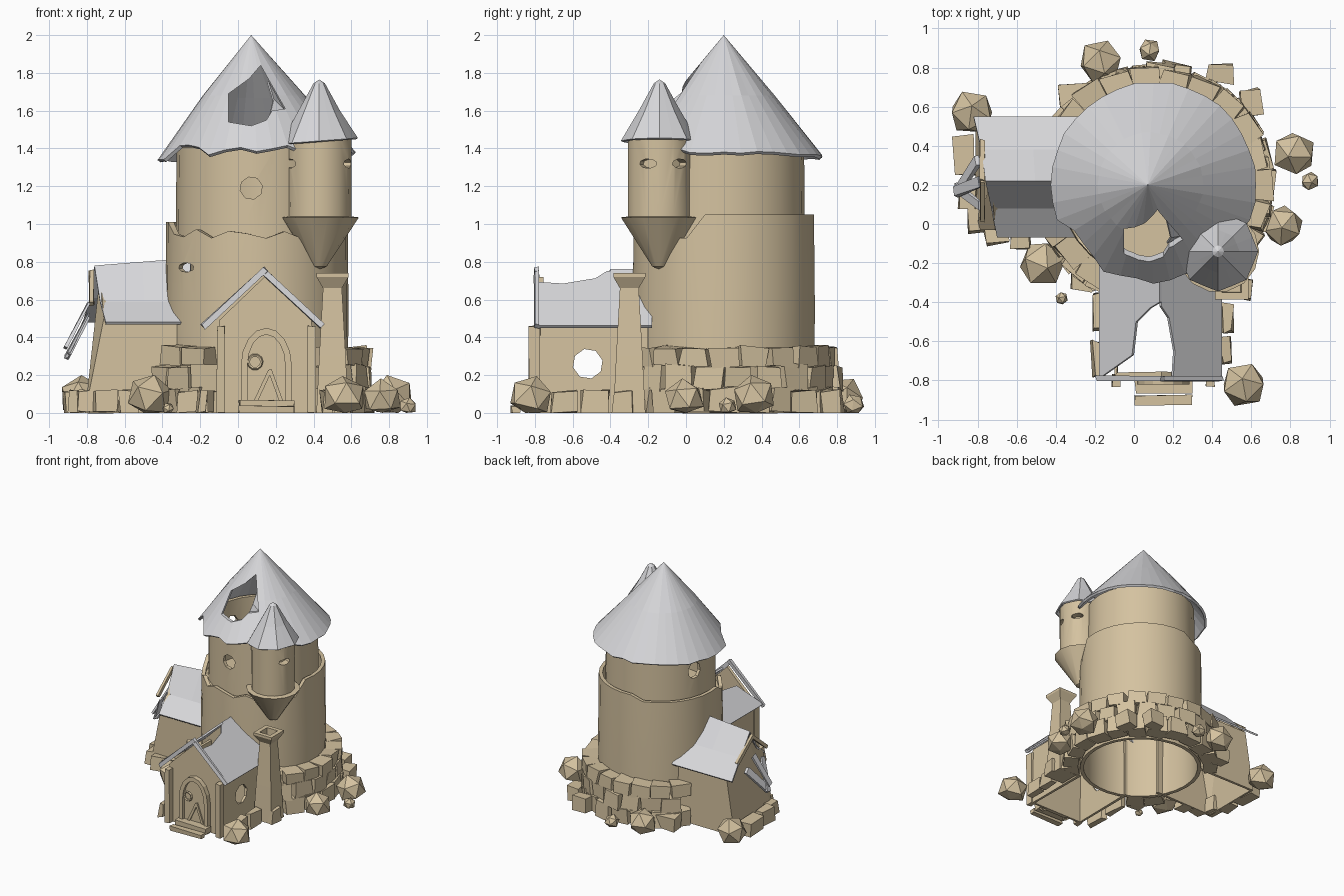
import bpy, bmesh, math, random
from math import sin, cos, pi, radians
from mathutils import Vector, Matrix, Euler

if "Cube" in bpy.data.objects:
    bpy.data.objects.remove(bpy.data.objects["Cube"])

random.seed(7)
R = random.uniform


def material(name, col):
    m = bpy.data.materials.new(name)
    m.diffuse_color = (*col, 1)
    m.use_nodes = True
    m.node_tree.nodes["Principled BSDF"].inputs["Base Color"].default_value = m.diffuse_color
    return m


STONE = material("tan stone", (0.66, 0.54, 0.35))
SLATE = material("pale grey slate", (0.68, 0.68, 0.70))


def finish(name, bm, mat, thick=0):
    bmesh.ops.remove_doubles(bm, verts=bm.verts, dist=0.0005)
    bmesh.ops.recalc_face_normals(bm, faces=bm.faces)
    me = bpy.data.meshes.new(name)
    bm.to_mesh(me)
    bm.free()
    ob = bpy.data.objects.new(name, me)
    bpy.context.collection.objects.link(ob)
    if mat:
        me.materials.append(mat)
    if thick:
        s = ob.modifiers.new("thickness", 'SOLIDIFY')
        s.thickness, s.offset = thick, -1
    return ob


def poly(name, verts, faces, mat, thick=0):
    bm = bmesh.new()
    vs = [bm.verts.new(v) for v in verts]
    for f in faces:
        bm.faces.new([vs[i] for i in f])
    return finish(name, bm, mat, thick)


def lathe(name, prof, c, n, mat, thick=0, warp=None):
    bm = bmesh.new()
    rings = []
    for k, (r, z) in enumerate(prof):
        ring = []
        for i in range(n):
            a = 2 * pi * i / n
            rr, zz = warp(k, i, a, r, z) if warp else (r, z)
            ring.append(bm.verts.new((c[0] + rr * cos(a), c[1] + rr * sin(a), zz)))
        rings.append(ring)
    for lo, hi in zip(rings, rings[1:]):
        for i in range(n):
            j = (i + 1) % n
            bm.faces.new((lo[i], lo[j], hi[j], hi[i]))
    return finish(name, bm, mat, thick)


def add_block(bm, loc, size, rot=(0, 0, 0), jit=0.0):
    m = Matrix.Translation(loc) @ Euler(rot).to_matrix().to_4x4()
    vs = bmesh.ops.create_cube(bm, size=1)["verts"]
    for v in vs:
        p = Vector([v.co[i] * size[i] + R(-jit, jit) for i in range(3)])
        v.co = m @ p
        v.co.z = max(v.co.z, 0)


def blocks(name, items, mat, jit=0.0):
    bm = bmesh.new()
    for it in items:
        add_block(bm, *it, jit=jit)
    return finish(name, bm, mat)


def prism(name, outline, depth, loc, rot=(0, 0, 0), mat=None):
    """Outline in local x,z pushed along local y, from -depth/2 to depth/2."""
    n = len(outline)
    m = Matrix.Translation(loc) @ Euler(rot).to_matrix().to_4x4()
    vs = [m @ Vector((x, s * depth / 2, z)) for s in (-1, 1) for x, z in outline]
    fs = [list(range(n)), list(range(n, 2 * n))]
    fs += [(i, (i + 1) % n, n + (i + 1) % n, n + i) for i in range(n)]
    return poly(name, vs, fs, mat)


def oval(rx, rz, n=8):
    return [(rx * cos(2 * pi * (i + .3) / n), rz * sin(2 * pi * (i + .3) / n)) for i in range(n)]


def cut(ob, *cutters):
    for c in cutters:
        b = ob.modifiers.new("cut", 'BOOLEAN')
        b.operation, b.solver, b.object = 'DIFFERENCE', 'EXACT', c
    bpy.context.view_layer.update()
    ev = ob.evaluated_get(bpy.context.evaluated_depsgraph_get())
    me = bpy.data.meshes.new_from_object(ev)
    ob.modifiers.clear()
    ob.data = me
    for c in cutters:
        bpy.data.objects.remove(c)


def smooth(ob, deg=30):
    bpy.ops.object.select_all(action='DESELECT')
    ob.select_set(True)
    bpy.context.view_layer.objects.active = ob
    bpy.ops.object.shade_smooth_by_angle(angle=radians(deg))


C = (0.10, 0.20)
front = lambda a: sin(a) < -0.35

# Lower tower with a broken front rim, and the floor above it
def rim(k, i, a, r, z):
    if k == 2:
        z = R(0.92, 1.0) if front(a) else 1.05 - 0.04 * (cos(a) < -0.3)
    return r, z
lower = lathe("lower_tower", [(.48, 0), (.485, .55), (.48, 1.04)], C, 30, STONE, .03, rim)
cut(lower, prism("arrow_slit", oval(.065, .025), .3, (-.27, -.09, .77), (0, 0, radians(-40))))
smooth(lower)
lathe("tower_floor", [(.46, .92), (0, .92)], C, 24, STONE)

# Upper tower with round windows
upper = lathe("upper_tower", [(.43, .9), (.425, 1.42)], C, 24, STONE, .03)
cut(upper, prism("front_window", oval(.06, .06), .3, (.07, -.22, 1.19)),
    prism("side_window", oval(.06, .07), .3, (-.3, .32, 1.22), (0, 0, radians(75))))
smooth(upper)

# Main roof with ragged front eave and a large hole
def eave(k, i, a, r, z):
    t = 1
    if k == 0:
        t = R(.88, 1.02) if front(a) else R(.99, 1.01)
        z = 2 - (2 - (1.36 + .02 * cos(a))) * t
    if k == 1:
        t = R(.98, 1.01)
    return r * t, z
roof = lathe("main_roof", [(.525, 1.36), (.27, 1.68), (0, 2.0)], C, 36, SLATE, .02, eave)
for v in roof.data.vertices:
    v.co.x -= .03 * max(0, (v.co.z - 1.36) / .64)
hole = [(-.05, 1.54), (-.05, 1.69), (.06, 1.77), (.12, 1.84), (.17, 1.75), (.25, 1.61),
        (.18, 1.6), (.15, 1.55), (.07, 1.52)]
cut(roof, prism("roof_hole", hole, .55, (0, -.1, 0), mat=None))
poly("roof_flap", [(.25, -.06, 1.6), (.16, .06, 1.76), (.19, -.07, 1.66), (.17, -.1, 1.58)],
     [(0, 1, 2), (0, 2, 3)], SLATE, .01)

# Corner turret on its corbel cone
T = (.43, -.14)
turret = lathe("turret", [(0, .76), (.04, .775), (.21, 1.035), (.17, 1.04), (.172, 1.46), (0, 1.46)], T, 14, STONE)
cut(turret, *[prism("turret_window", oval(.05, .025), .12,
              (T[0] + .17 * cos(radians(d)), T[1] + .17 * sin(radians(d)), 1.32), (0, 0, radians(d + 90)))
              for d in (-22, 40, 205)])
smooth(turret)
lathe("turret_roof", [(.205, 1.44), (.11, 1.6), (.03, 1.745), (0, 1.765)], T, 16, SLATE, .012,
      lambda k, i, a, r, z: (r * (1 - .07 * (i % 2)), z + (.015 * cos(a) if k == 0 else 0)))

# Front porch walls with a round window on each side
porch = poly("porch_walls",
             [(x, y, z) for y in (-.78, -.2) for x, z in ((-.1, 0), (-.1, .49), (.14, .72), (.39, .49), (.4, 0))],
             [(0, 1, 2, 3, 4), (0, 1, 6, 5), (4, 3, 8, 9)], STONE, .025)
cut(porch, prism("porch_window", oval(.08, .08), .8, (.15, -.52, .26), (0, 0, pi / 2)))
blocks("porch_posts", [((-.09, -.8, .23), (.045, .06, .46)), ((.39, -.8, .23), (.045, .06, .46))], STONE, .004)

# Porch roof: two slopes torn open along the ridge
left = [(-.17, -.79), (0, -.67), (.02, -.5), (.09, -.43), (.14, -.4), (.14, -.18), (-.17, -.18)]
right = [(.45, -.8), (.2, -.8), (.21, -.65), (.18, -.48), (.14, -.42), (.14, -.18), (.45, -.18)]
for name, pts in (("porch_roof_left", left), ("porch_roof_right", right)):
    poly(name, [(x, y, .75 - .93 * abs(x - .14)) for x, y in pts], [range(len(pts))], SLATE, .015)
blocks("porch_bargeboards", [((-.02, -.79, .61), (.45, .025, .03), (0, radians(-43), 0)),
                             ((.295, -.79, .6), (.41, .025, .03), (0, radians(43), 0))], SLATE, .004)

# Arched door, frame, handle and steps
def arch(w, spring, top):
    return [(-w, 0)] + [(-w * cos(pi * i / 8), spring + (top - spring) * sin(pi * i / 8)) for i in range(9)] + [(w, 0)]
out, inn = arch(.135, .25, .45), arch(.10, .25, .415)
vs = [(.15 + x, y, z) for y in (-.82, -.77) for o in (out, inn) for x, z in o]
n = len(out)
fs = []
for i in range(n - 1):
    for a, b in ((0, n), (0, 2 * n), (n, 3 * n), (2 * n, 3 * n)):
        fs.append((a + i, a + i + 1, b + i + 1, b + i))
poly("door_frame", vs, fs, STONE)
prism("door", inn, .02, (.15, -.785, 0), mat=STONE)
blocks("door_planks", [((.13, -.80, .14), (.02, .015, .17), (0, radians(25), 0)),
                       ((.2, -.80, .14), (.02, .015, .19), (0, radians(-20), 0))], STONE)
bpy.ops.mesh.primitive_torus_add(location=(.09, -.805, .27), rotation=(pi / 2, 0, 0), major_radius=.035,
                                 minor_radius=.009, major_segments=10, minor_segments=5)
bpy.context.object.name = "door_ring"
bpy.context.object.data.materials.append(STONE)
blocks("door_steps", [((.15, -.83, .04), (.29, .07, .05)), ((.15, -.9, .018), (.29, .045, .036))], STONE, .006)

# Side wing with leaning gable end
poly("wing_walls",
     [(-.81, -.03, 0), (-.71, -.03, .5), (-.73, .22, .74), (-.73, .5, .5), (-.81, .5, 0),
      (-.25, -.03, 0), (-.25, -.03, .5), (-.25, .5, .5), (-.25, .5, 0)],
     [(0, 1, 2), (0, 2, 3, 4), (0, 1, 6, 5), (4, 3, 7, 8)], STONE, .025)
rows = [(-.07, .48, -.70, -.28), (.08, .59, -.73, -.26), (.22, .78, -.76, -.25), (.38, .62, -.78, -.25), (.55, .49, -.82, -.25)]
poly("wing_roof", [(a + (b - a) * t, y, z + .04 * t) if abs(y - .22) < .01 else (a + (b - a) * t, y, z)
                   for y, z, a, b in rows for t in (0, .5, 1)],
     [(3 * r + c, 3 * r + c + 1, 3 * r + c + 4, 3 * r + c + 3) for r in range(4) for c in range(2)], SLATE, .015)
blocks("gable_beams", [((-.775, .12, .66), (.025, .26, .03), (radians(40), 0, 0)),
                       ((-.775, .32, .66), (.025, .26, .03), (radians(-38), 0, 0))], STONE, .004)
blocks("broken_shutter", [((-.85, .19 + o, .46 - abs(o)), (.018, .05, .27), (r, radians(27), 0))
                          for o, r in ((-.05, .35), (0, -.2), (.06, -.6))], SLATE, .006)

# Chimney with flared cap
def box_loft(name, c, prof):
    ob = lathe(name, [(r * math.sqrt(2), z) for r, z in prof], (0, 0), 4, STONE)
    ob.rotation_euler.z = pi / 4
    ob.location = (*c, 0)
box_loft("chimney", (.5, -.3), [(0, 0), (.085, 0), (.07, .3), (.05, .66), (.085, .72), (.085, .74), (.05, .74), (.045, .6), (0, .6)])

# Courses of stone blocks around the tower foot
items = []
for row, (z0, z1) in enumerate(((0, .13), (.12, .25), (.245, .35))):
    for i in range(23):
        a = 2 * pi * (i + .5 * (row % 2)) / 23
        r = .54 + R(-.01, .015) + (.02 if row == 0 else 0)
        x, y = C[0] + r * cos(a), C[1] + r * sin(a)
        if (x < -.33 and -.03 < y < .5) or (-.1 < x < .4 and y < -.15):
            continue
        items.append(((x, y, (z0 + z1) / 2), (.12, .145, z1 - z0), (0, 0, a + R(-.06, .06))))
blocks("foundation_stones", items, STONE, .012)

# Loose blocks beside the wing, porch and tower
loose = [(-.87, .35, .1, .2), (-.8, .02, .1, .12), (-.7, -.06, .13, .08), (-.58, -.08, .1, .1), (-.85, .15, .08, .14),
         (-.19, -.45, .04, .18), (-.19, -.69, .04, .18), (.48, -.48, .05, .14), (.47, -.64, .05, .14),
         (.44, .77, .14, .1), (.6, .62, .1, .14), (-.3, .66, .16, .1), (.55, -.33, .12, .1), (-.26, -.3, .12, .09)]
blocks("loose_stones", [((x, y, .058), (w, d, .116), (0, 0, R(-.15, .15))) for x, y, w, d in loose], STONE, .01)

# Round boulders
bm = bmesh.new()
for x, y, r in ((-.17, .83, .115), (.08, .89, .06), (-.83, .57, .12), (.82, .36, .12), (.9, .22, .05),
                (.76, -.01, .11), (-.47, -.2, .125), (-.37, -.38, .033), (.56, -.82, .12)):
    new = bmesh.ops.create_icosphere(bm, subdivisions=1, radius=r)["verts"]
    e = Euler((R(0, 3), R(0, 3), R(0, 3)))
    for v in new:
        v.co.rotate(e)
        v.co = v.co * R(.93, 1.04) + Vector((x, y, r * .68))
        v.co.z = max(v.co.z, 0)
finish("boulders", bm, STONE)
